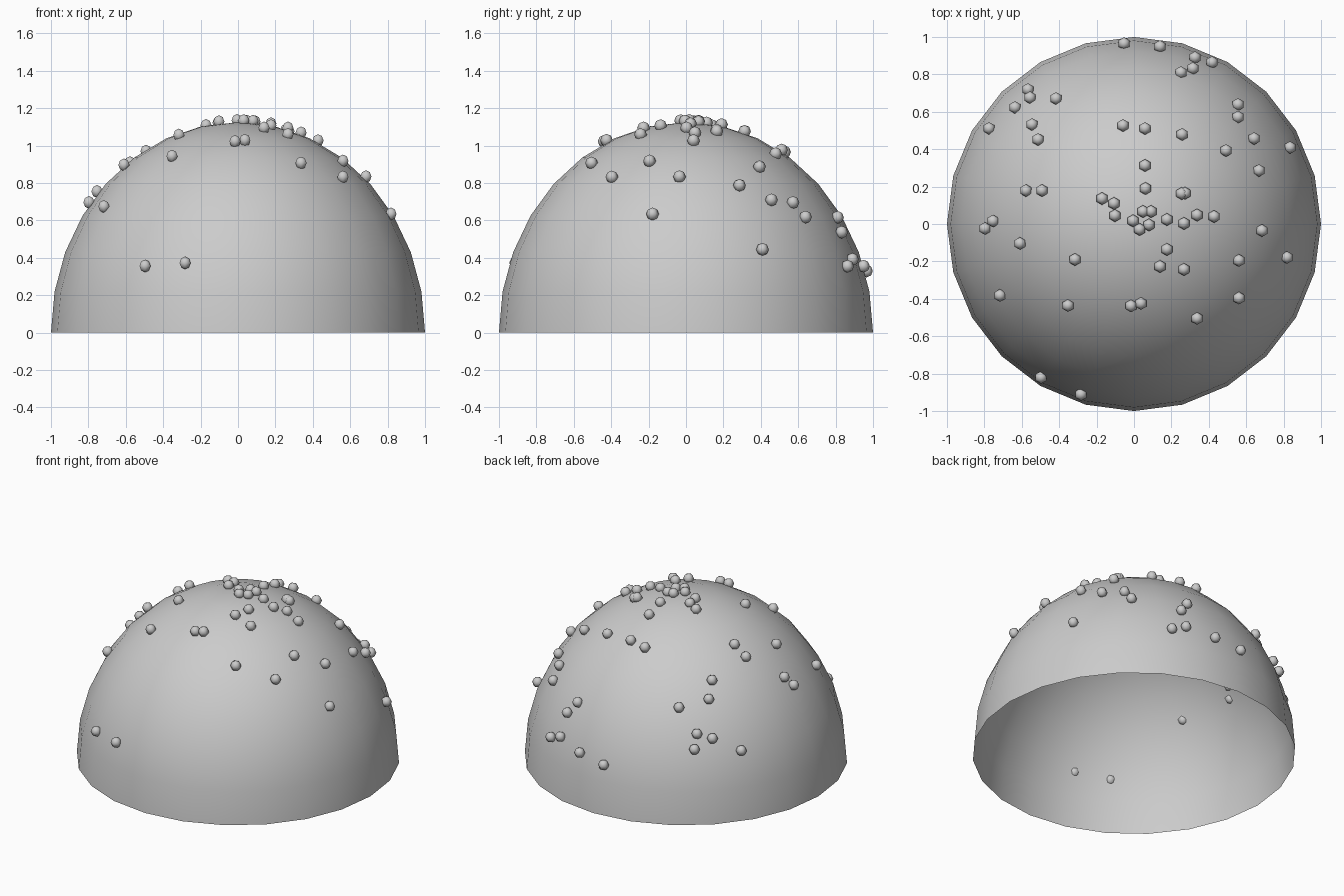
import bpy, bmesh, math
from mathutils import Vector, Matrix

HEIGHT = 1.125   # dome height for a radius of 1
LIFT = 0.01      # bead centres sit just outside the shell


def make_object(name, bm):
    mesh = bpy.data.meshes.new(name)
    bm.to_mesh(mesh)
    bm.free()
    for p in mesh.polygons:
        p.use_smooth = True
    obj = bpy.data.objects.new(name, mesh)
    bpy.context.collection.objects.link(obj)
    return obj


# Open half shell, 24 sides and 8 rings
bm = bmesh.new()
bmesh.ops.create_uvsphere(bm, u_segments=24, v_segments=16, radius=1)
bmesh.ops.delete(bm, geom=[v for v in bm.verts if v.co.z < -0.01], context='VERTS')
bmesh.ops.scale(bm, vec=(1, 1, HEIGHT), verts=bm.verts)
make_object("dome", bm)

# Bead plan positions (x, y), projected on to the dome
beads = [
    (-.053, .965), (.139, .949), (.326, .89), (.315, .832), (.417, .864), (.251, .81),
    (-.567, .719), (-.556, .676), (-.417, .671), (-.636, .623), (-.775, .511),
    (-.545, .532), (-.513, .452), (-.059, .527), (.059, .511), (.257, .479),
    (.556, .639), (.556, .572), (.642, .457), (.492, .393), (.834, .409), (.668, .286),
    (.059, .313), (.061, .19), (.255, .163), (.273, .165), (-.578, .179), (-.492, .179),
    (-.171, .136), (-.107, .11), (-.102, .045), (.048, .067), (.091, .067),
    (-.005, .017), (.03, -.029), (.08, -.005), (.176, .024), (.267, .003),
    (.337, .048), (.428, .04), (-.754, .016), (-.797, -.024), (-.61, -.104),
    (-.316, -.19), (-.717, -.382), (-.353, -.436), (-.016, -.438), (.037, -.425),
    (.176, -.136), (.139, -.227), (.267, -.243), (.684, -.035), (.561, -.195),
    (.818, -.179), (.561, -.396), (.337, -.505), (-.497, -.82), (-.283, -.911),
]

# Small six-sided beads scattered over the shell
bm = bmesh.new()
for x, y in beads:
    r2 = (x * x + y * y) / (1 + LIFT) ** 2
    z = (HEIGHT + LIFT) * math.sqrt(max(0, 1 - r2))
    bmesh.ops.create_uvsphere(bm, u_segments=6, v_segments=4, radius=0.034,
                              matrix=Matrix.Translation(Vector((x, y, z))))
make_object("beads", bm)
